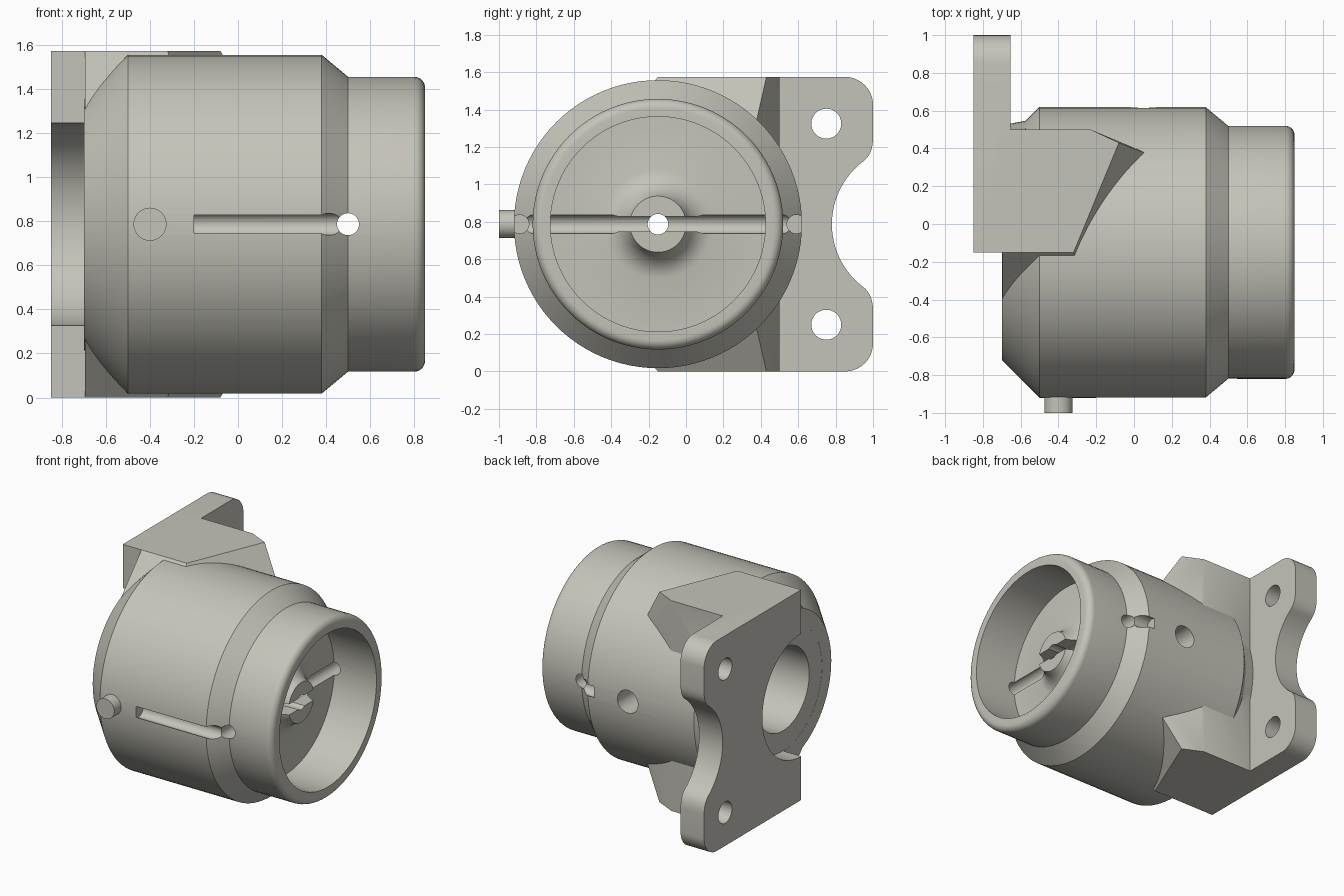
import bpy, bmesh, math
from mathutils import Vector, Matrix

if "Cube" in bpy.data.objects:
    bpy.data.objects.remove(bpy.data.objects["Cube"])

CY, CZ = -0.15, 0.7875           # centre of the barrel axis, which runs along x
TOP = 2 * CZ

grey = bpy.data.materials.new("warm grey")
grey.diffuse_color = (0.56, 0.55, 0.49, 1)
grey.use_nodes = True
grey.node_tree.nodes["Principled BSDF"].inputs["Base Color"].default_value = grey.diffuse_color


def make(name, bm):
    bmesh.ops.recalc_face_normals(bm, faces=bm.faces)
    me = bpy.data.meshes.new(name)
    bm.to_mesh(me)
    bm.free()
    ob = bpy.data.objects.new(name, me)
    me.materials.append(grey)
    bpy.context.collection.objects.link(ob)
    return ob


def lathe(name, profile, steps=96):
    """Revolve (x, radius) points round the barrel axis."""
    bm = bmesh.new()
    rings = []
    for x, r in profile:
        if r == 0:
            rings.append([bm.verts.new((x, CY, CZ))])
        else:
            rings.append([bm.verts.new((x, CY + r * math.cos(a), CZ + r * math.sin(a)))
                          for a in (2 * math.pi * i / steps for i in range(steps))])
    for p, q in zip(rings, rings[1:]):
        for i in range(steps):
            j = (i + 1) % steps
            quad = [p[i % len(p)], p[j % len(p)], q[j % len(q)], q[i % len(q)]]
            bm.faces.new(list(dict.fromkeys(quad)))
    return make(name, bm)


def rod(name, a, b, r, steps=48):
    """Cylinder between two points."""
    a, b = Vector(a), Vector(b)
    bm = bmesh.new()
    m = Matrix.Translation((a + b) / 2) @ (b - a).to_track_quat('Z', 'Y').to_matrix().to_4x4()
    bmesh.ops.create_cone(bm, cap_ends=True, segments=steps, radius1=r, radius2=r,
                          depth=(b - a).length, matrix=m)
    return make(name, bm)


def box(name, lo, hi):
    bm = bmesh.new()
    bmesh.ops.create_cube(bm, size=1)
    for v in bm.verts:
        v.co = [l + (c + 0.5) * (h - l) for c, l, h in zip(v.co, lo, hi)]
    return make(name, bm)


def combine(target, tool, op):
    mod = target.modifiers.new(op.lower(), 'BOOLEAN')
    mod.operation, mod.object, mod.solver = op, tool, 'EXACT'
    bpy.context.view_layer.objects.active = target
    bpy.ops.object.modifier_apply(modifier=mod.name)
    bpy.data.objects.remove(tool)


# Barrel with open cup and conical boss on its floor
lip = [(0.80 + 0.05 * math.sin(t), 0.62 + 0.05 * math.cos(t))
       for t in (math.pi / 2 * i / 8 for i in range(9))]
boss = [(0.5, 0.29), (0.51, 0.25), (0.53, 0.215), (0.56, 0.185), (0.59, 0.165), (0.63, 0.15)]
body = lathe("barrel", [(-0.7, 0), (-0.7, 0.57), (-0.5, 0.77), (0.38, 0.77), (0.5, 0.67)]
             + lip + [(0.85, 0.575), (0.5, 0.575)] + boss + [(0.63, 0)])

# Fuller taper on the bracket side of the barrel
taper = lathe("taper", [(-0.69, 0), (-0.69, 0.675), (-0.18, 0.769), (-0.18, 0)])
combine(taper, box("taper_limit", (-1, 0.1, -1), (1, 2, 3)), 'INTERSECT')
combine(body, taper, 'UNION')

# Flared block joining barrel and plate
upper = [(-0.695, -0.15), (-0.32, -0.15), (-0.08, 0.43), (-0.23, 0.5), (-0.695, 0.5)]
lower = [(-0.695, -0.49), (-0.208, -0.49), (0.14, 0.345), (-0.23, 0.5), (-0.695, 0.5)]
bm = bmesh.new()
for outline, z in ((upper, TOP), (lower, 1.2), (lower, TOP - 1.2), (upper, 0)):
    for x, y in outline:
        bm.verts.new((x, y, z))
bmesh.ops.convex_hull(bm, input=bm.verts)
bmesh.ops.dissolve_limit(bm, angle_limit=0.01, verts=bm.verts, edges=bm.edges)
combine(body, make("block", bm), 'UNION')

# Mounting plate with rounded corners and a scalloped edge
half = [(-0.15, TOP)]
half += [(0.85 + 0.15 * math.sin(t), TOP - 0.15 + 0.15 * math.cos(t))
         for t in (math.pi / 2 * i / 10 for i in range(11))]
p0, p1, p2 = Vector((1, 1.25)), Vector((1, 1.165)), Vector((0.95, 1.125))
half += [tuple(p0 * (1 - t) ** 2 + p1 * 2 * t * (1 - t) + p2 * t * t)
         for t in (i / 8 for i in range(9))]
a0 = math.acos(0.25 / 0.42)
half += [(1.2 - 0.42 * math.cos(a), CZ + 0.42 * math.sin(a))
         for a in (a0 * (1 - i / 12) for i in range(1, 12))]
outline = half + [(0.78, CZ)] + [(y, TOP - z) for y, z in reversed(half)]
bm = bmesh.new()
face = bm.faces.new([bm.verts.new((-0.85, y, z)) for y, z in outline])
out = bmesh.ops.extrude_face_region(bm, geom=[face])
bmesh.ops.translate(bm, vec=(0.195, 0, 0),
                    verts=[v for v in out["geom"] if isinstance(v, bmesh.types.BMVert)])
plate = make("plate", bm)
for z in (0.25, TOP - 0.25):
    combine(plate, rod("bolt_hole", (-1, 0.75, z), (0, 0.75, z), 0.08), 'DIFFERENCE')
combine(body, plate, 'UNION')

# Recess, rear bore and central hole along the axis
for x0, x1, r in ((-1, -0.699, 0.46), (-1.1, 0.3, 0.31), (-1.2, 1.2, 0.055)):
    combine(body, rod("bore", (x0, CY, CZ), (x1, CY, CZ), r, 64), 'DIFFERENCE')

# Cross hole, slot through the boss, side hole
combine(body, rod("cross_hole", (0.5, -1.5, CZ), (0.5, 1.5, CZ), 0.05), 'DIFFERENCE')
combine(body, box("boss_slot", (0.49, CY - 0.4, CZ - 0.04), (0.75, CY + 0.4, CZ + 0.04)), 'DIFFERENCE')
combine(body, rod("side_hole", (0.05, 0.3, CZ), (0.05, 1, CZ), 0.085), 'DIFFERENCE')

# Round-bottomed grooves on both sides
for y, x0 in ((CY - 0.74, -0.2), (CY + 0.74, 0.33)):
    combine(body, rod("groove", (x0, y, CZ), (0.46, y, CZ), 0.05), 'DIFFERENCE')

# Locating peg
combine(body, rod("peg", (-0.4, -1, CZ), (-0.4, -0.8, CZ), 0.075), 'UNION')

body.name = "barrel_with_bracket"
bpy.ops.object.select_all(action='DESELECT')
body.select_set(True)
bpy.context.view_layer.objects.active = body
bpy.ops.object.shade_smooth_by_angle(angle=math.radians(25))
